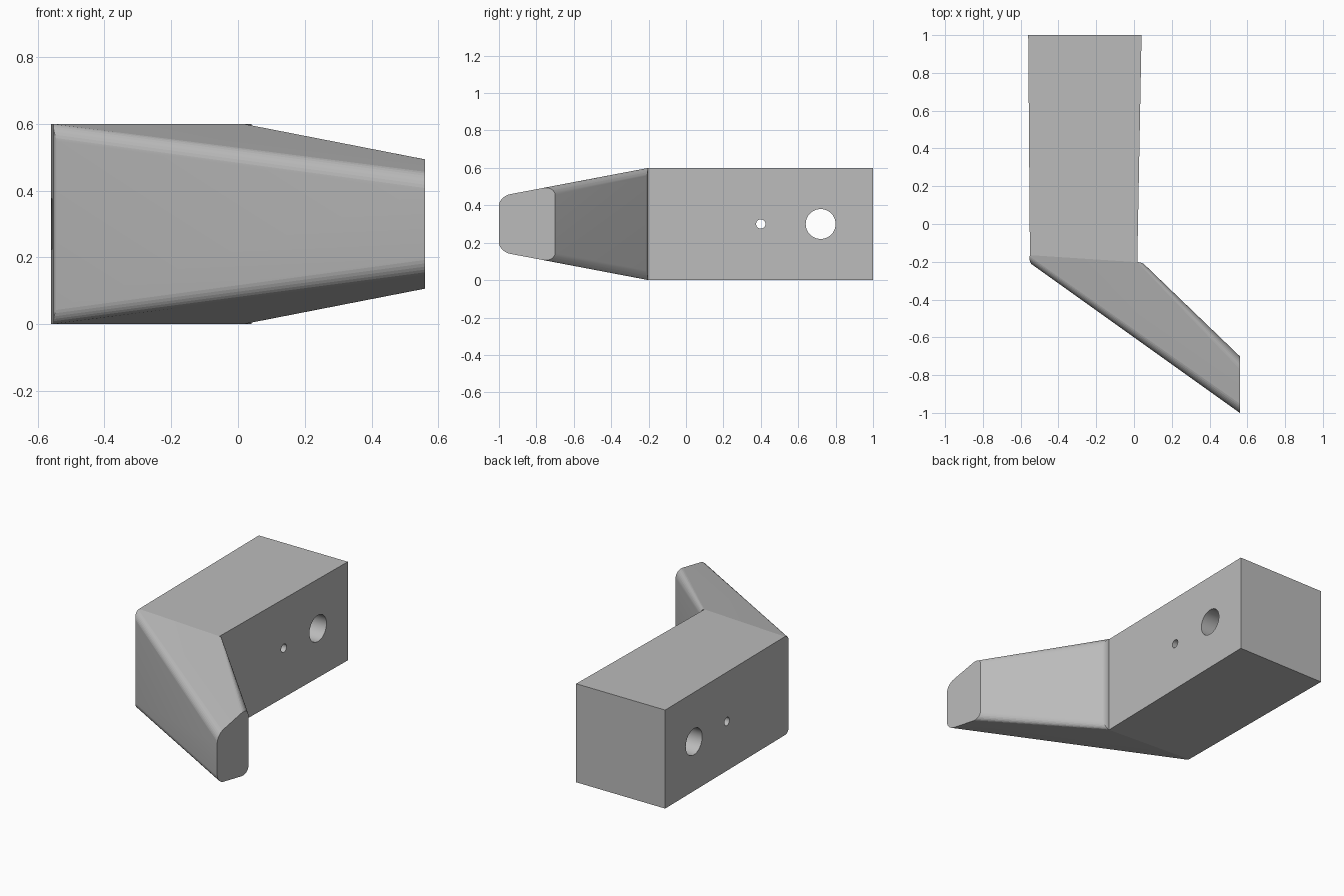
import bpy, bmesh, math
from mathutils import Vector, Matrix

cube = bpy.data.objects.get("Cube")
if cube:
    bpy.data.objects.remove(cube, do_unlink=True)

grey = bpy.data.materials.new("plain grey")
grey.use_nodes = True
GREY = (0.5, 0.5, 0.5, 1)
grey.diffuse_color = GREY
grey.node_tree.nodes["Principled BSDF"].inputs["Base Color"].default_value = GREY

HEIGHT, BEND, TAPER = 0.6, -0.2, 0.19


def inset(y):
    """Amount the arm narrows, top and bottom, past the bend."""
    return max(0, BEND - y) * TAPER


def make_object(name, bm):
    mesh = bpy.data.meshes.new(name)
    bm.to_mesh(mesh)
    bm.free()
    obj = bpy.data.objects.new(name, mesh)
    bpy.context.collection.objects.link(obj)
    mesh.materials.append(grey)
    return obj


# Block and angled tapering arm as one solid
block_plan = [(-0.56, 1), (-0.56, BEND), (0.04, BEND), (0.04, 1)]
arm_plan = [(-0.56, BEND), (0.56, -1), (0.56, -0.7), (0.04, BEND)]
bm = bmesh.new()
corners = {}


def corner(p, top):
    if (p, top) not in corners:
        z = HEIGHT - inset(p[1]) if top else inset(p[1])
        corners[p, top] = bm.verts.new((*p, z))
    return corners[p, top]


for plan in (block_plan, arm_plan):
    bm.faces.new([corner(p, True) for p in plan])
    bm.faces.new([corner(p, False) for p in reversed(plan)])
    for a, b in zip(plan, plan[1:] + plan[:1]):
        if a[1] == b[1] == BEND:
            continue  # open join between block and arm
        bm.faces.new([corner(a, False), corner(b, False), corner(b, True), corner(a, True)])
bmesh.ops.recalc_face_normals(bm, faces=bm.faces)

# Rounding: long arm edges fully, upright edges at the bend less
weight = bm.edges.layers.float.new("bevel_weight_edge")
outer, tip, inner_tip, inner = arm_plan
for a, b in ((outer, tip), (inner_tip, inner)):
    for top in (True, False):
        bm.edges.get((corner(a, top), corner(b, top)))[weight] = 1
for p in (outer, inner):
    bm.edges.get((corner(p, True), corner(p, False)))[weight] = 0.45
bracket = make_object("angled_bracket", bm)
rounding = bracket.modifiers.new("rounding", "BEVEL")
rounding.limit_method = "WEIGHT"
rounding.width = 0.05
rounding.segments = 8

# Round holes across the block
for name, y, radius in (("large_hole", 0.72, 0.08), ("small_hole", 0.4, 0.025)):
    bm = bmesh.new()
    bmesh.ops.create_cone(
        bm, cap_ends=True, segments=48, radius1=radius, radius2=radius, depth=2,
        matrix=Matrix.Translation((0, y, HEIGHT / 2)) @ Matrix.Rotation(math.pi / 2, 4, "Y"))
    cutter = make_object(name + "_cutter", bm)
    cutter.hide_render = True
    cutter.hide_set(True)
    cut = bracket.modifiers.new(name, "BOOLEAN")
    cut.operation = "DIFFERENCE"
    cut.solver = "EXACT"
    cut.object = cutter

# Apply modifiers, then smooth the curved surfaces
bpy.ops.object.select_all(action="DESELECT")
bracket.select_set(True)
bpy.context.view_layer.objects.active = bracket
for modifier in list(bracket.modifiers):
    bpy.ops.object.modifier_apply(modifier=modifier.name)
for cutter in [o for o in bpy.data.objects if o.name.endswith("_cutter")]:
    bpy.data.objects.remove(cutter, do_unlink=True)
bpy.ops.object.shade_smooth_by_angle(angle=math.radians(9))
